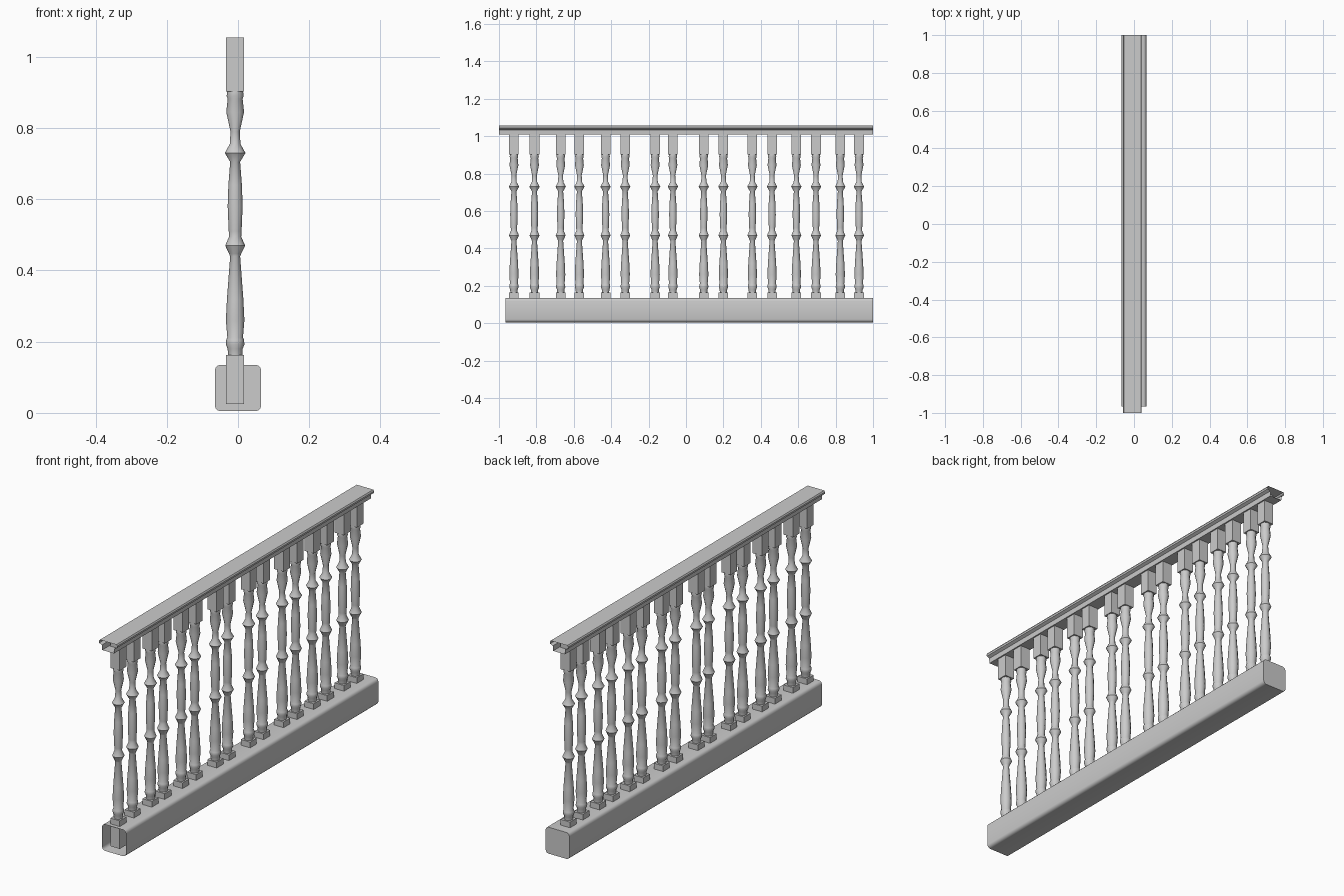
import bpy
import math

cube = bpy.data.objects.get("Cube")
if cube:
    bpy.data.objects.remove(cube)

stone = bpy.data.materials.new("light_grey_stone")
stone.use_nodes = True
GREY = (0.6, 0.6, 0.6, 1)
stone.diffuse_color = GREY
stone.node_tree.nodes["Principled BSDF"].inputs["Base Color"].default_value = GREY

CX = -0.008  # centre line of balusters and handrail


def make_object(name, mesh, location=(0, 0, 0)):
    obj = bpy.data.objects.new(name, mesh)
    obj.location = location
    bpy.context.collection.objects.link(obj)
    return obj


def loft(name, rings, cap_start=True, cap_end=True):
    """Skin a list of closed rings that share one point count."""
    n = len(rings[0])
    verts = [p for ring in rings for p in ring]
    faces = []
    for r in range(len(rings) - 1):
        for i in range(n):
            j = (i + 1) % n
            faces.append((r * n + i, r * n + j, (r + 1) * n + j, (r + 1) * n + i))
    if cap_start:
        faces.append(tuple(reversed(range(n))))
    if cap_end:
        faces.append(tuple(range((len(rings) - 1) * n, len(rings) * n)))
    mesh = bpy.data.meshes.new(name)
    mesh.from_pydata(verts, [], faces)
    mesh.materials.append(stone)
    return mesh


def along_y(name, outline, y0, y1, cap_back):
    rings = [[(x, y, z) for x, z in outline] for y in (y0, y1)]
    return loft(name, rings, False, cap_back)


def block(name, half, z0, z1):
    corners = [(-half, -half), (half, -half), (half, half), (-half, half)]
    return loft(name, [[(x, y, z) for x, y in corners] for z in (z0, z1)])


def smooth(obj, degrees):
    bpy.ops.object.select_all(action="DESELECT")
    obj.select_set(True)
    bpy.context.view_layer.objects.active = obj
    bpy.ops.object.shade_smooth_by_angle(angle=math.radians(degrees))


# Hollow plinth with rounded long edges, open at the front end
R, STEPS = 0.016, 3
outline = []
for k, (sx, sz) in enumerate([(1, 1), (-1, 1), (-1, -1), (1, -1)]):
    for s in range(STEPS + 1):
        a = math.pi / 2 * (k + s / STEPS)
        outline.append((sx * (0.065 - R) + R * math.cos(a),
                        0.07 + sz * (0.065 - R) + R * math.sin(a)))
outline.reverse()
plinth = make_object("plinth", along_y("plinth", outline, -0.965, 1.0, True))
smooth(plinth, 35)

# Hollow handrail with an overhanging lip, open at both ends
half = [(0.032, 1.01), (0.034, 1.034), (0.048, 1.041), (0.049, 1.05), (0.045, 1.057)]
section = [(CX + x, z) for x, z in half] + [(CX - x, z) for x, z in reversed(half)]
section.reverse()
make_object("handrail", along_y("handrail", section, -1.0, 1.0, False))

# Turned shaft profile: radius, height
SHAFT = [(0.020, 0.160), (0.021, 0.180), (0.026, 0.192), (0.025, 0.205),
         (0.022, 0.212), (0.026, 0.260), (0.023, 0.320), (0.014, 0.440),
         (0.017, 0.447), (0.028, 0.470), (0.017, 0.495), (0.018, 0.510),
         (0.021, 0.580), (0.019, 0.640), (0.014, 0.705), (0.029, 0.730),
         (0.015, 0.755), (0.013, 0.790), (0.025, 0.845), (0.021, 0.882),
         (0.024, 0.890), (0.022, 0.905)]
SIDES = 10
shaft_mesh = loft("baluster_shaft", [
    [(r * math.cos(math.tau * i / SIDES), r * math.sin(math.tau * i / SIDES), z)
     for i in range(SIDES)] for r, z in SHAFT])
foot_mesh = block("baluster_foot", 0.0255, 0.025, 0.163)
head_mesh = block("baluster_head", 0.0255, 0.903, 1.054)

# Balusters in pairs along the run
POSITIONS = [-0.92, -0.81, -0.67, -0.57, -0.43, -0.325, -0.165, -0.07,
             0.095, 0.20, 0.355, 0.46, 0.59, 0.695, 0.825, 0.925]
for index, y in enumerate(POSITIONS, 1):
    spot = (CX, y, 0)
    shaft = make_object(f"baluster_shaft_{index}", shaft_mesh, spot)
    make_object(f"baluster_foot_{index}", foot_mesh, spot)
    make_object(f"baluster_head_{index}", head_mesh, spot)
    if index == 1:
        bpy.context.view_layer.update()
        smooth(shaft, 40)
